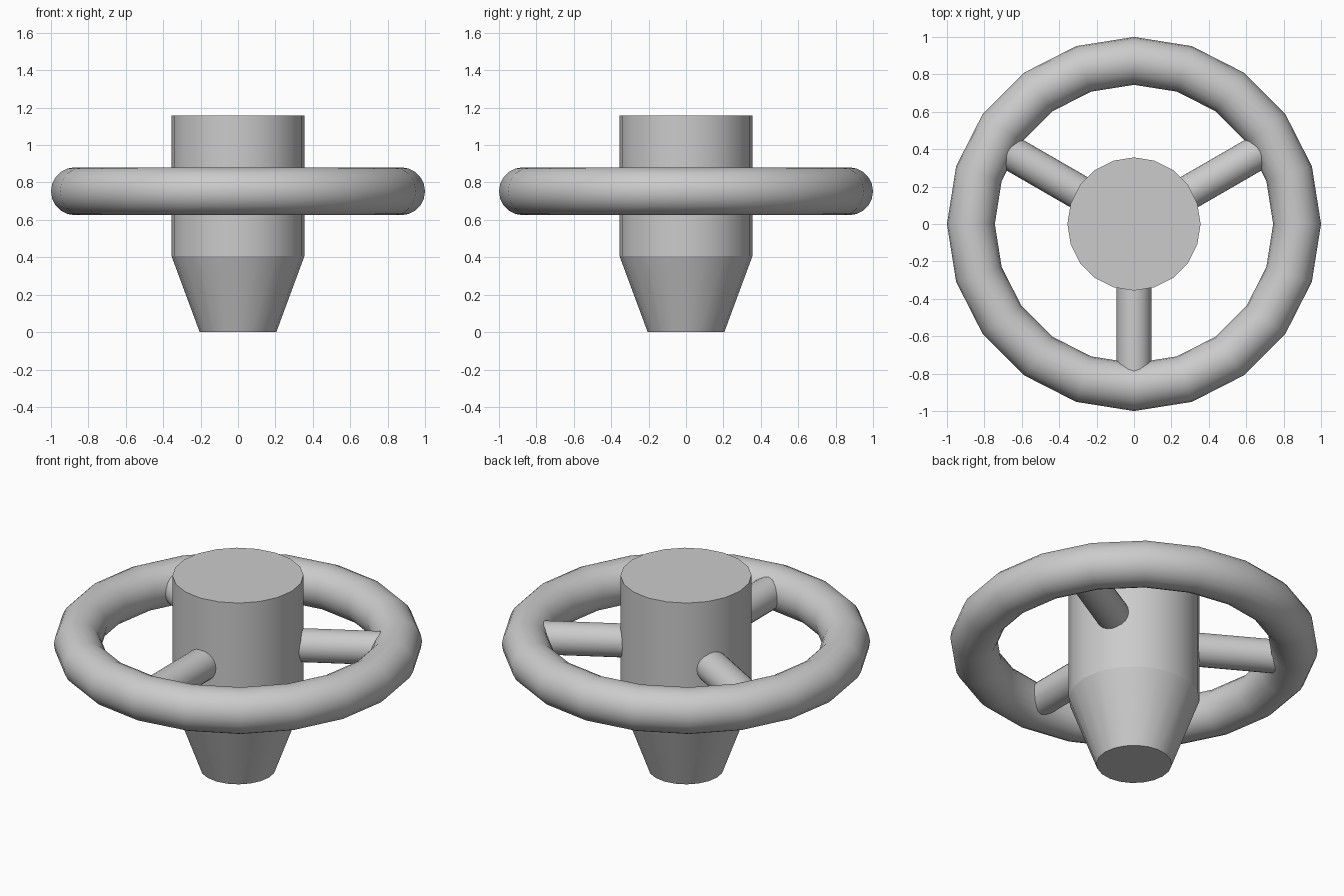
import bpy, bmesh, math
from mathutils import Matrix, Vector

if "Cube" in bpy.data.objects:
    bpy.data.objects.remove(bpy.data.objects["Cube"])

SEG = 20
RING_Z = 0.753


def smooth(ob):
    bpy.ops.object.select_all(action='DESELECT')
    ob.select_set(True)
    bpy.context.view_layer.objects.active = ob
    bpy.ops.object.shade_smooth_by_angle(angle=math.radians(35))


def lathe(name, profile, matrix=Matrix()):
    """Capped solid of revolution around local z from (radius, height) points."""
    bm = bmesh.new()
    rings = [[bm.verts.new((r * math.cos(2 * math.pi * i / SEG),
                            r * math.sin(2 * math.pi * i / SEG), z))
              for i in range(SEG)] for r, z in profile]
    for a, b in zip(rings, rings[1:]):
        for i in range(SEG):
            j = (i + 1) % SEG
            bm.faces.new((a[i], a[j], b[j], b[i]))
    bm.faces.new(rings[0][::-1])
    bm.faces.new(rings[-1])
    bm.edges.ensure_lookup_table()
    # keep the taper line crisp
    for ring in rings[1:-1]:
        for i in range(SEG):
            bm.edges.get((ring[i], ring[(i + 1) % SEG])).smooth = False
    bm.transform(matrix)
    mesh = bpy.data.meshes.new(name)
    bm.to_mesh(mesh)
    bm.free()
    ob = bpy.data.objects.new(name, mesh)
    bpy.context.collection.objects.link(ob)
    smooth(ob)
    return ob


# Central hub with tapered foot
lathe("hub", [(0.205, 0), (0.356, 0.408), (0.356, 1.157)])

# Outer grip ring
bpy.ops.mesh.primitive_torus_add(major_segments=SEG, minor_segments=20,
                                 major_radius=0.872, minor_radius=0.128,
                                 location=(0, 0, RING_Z))
ring = bpy.context.object
ring.name = "grip_ring"
smooth(ring)

# Three round spokes
for n, deg in enumerate((30, 150, 270)):
    m = (Matrix.Translation(Vector((0, 0, RING_Z)))
         @ Matrix.Rotation(math.radians(deg), 4, 'Z')
         @ Matrix.Rotation(math.radians(90), 4, 'Y'))
    lathe(f"spoke_{n + 1}", [(0.093, 0.3), (0.093, 0.86)], m)
